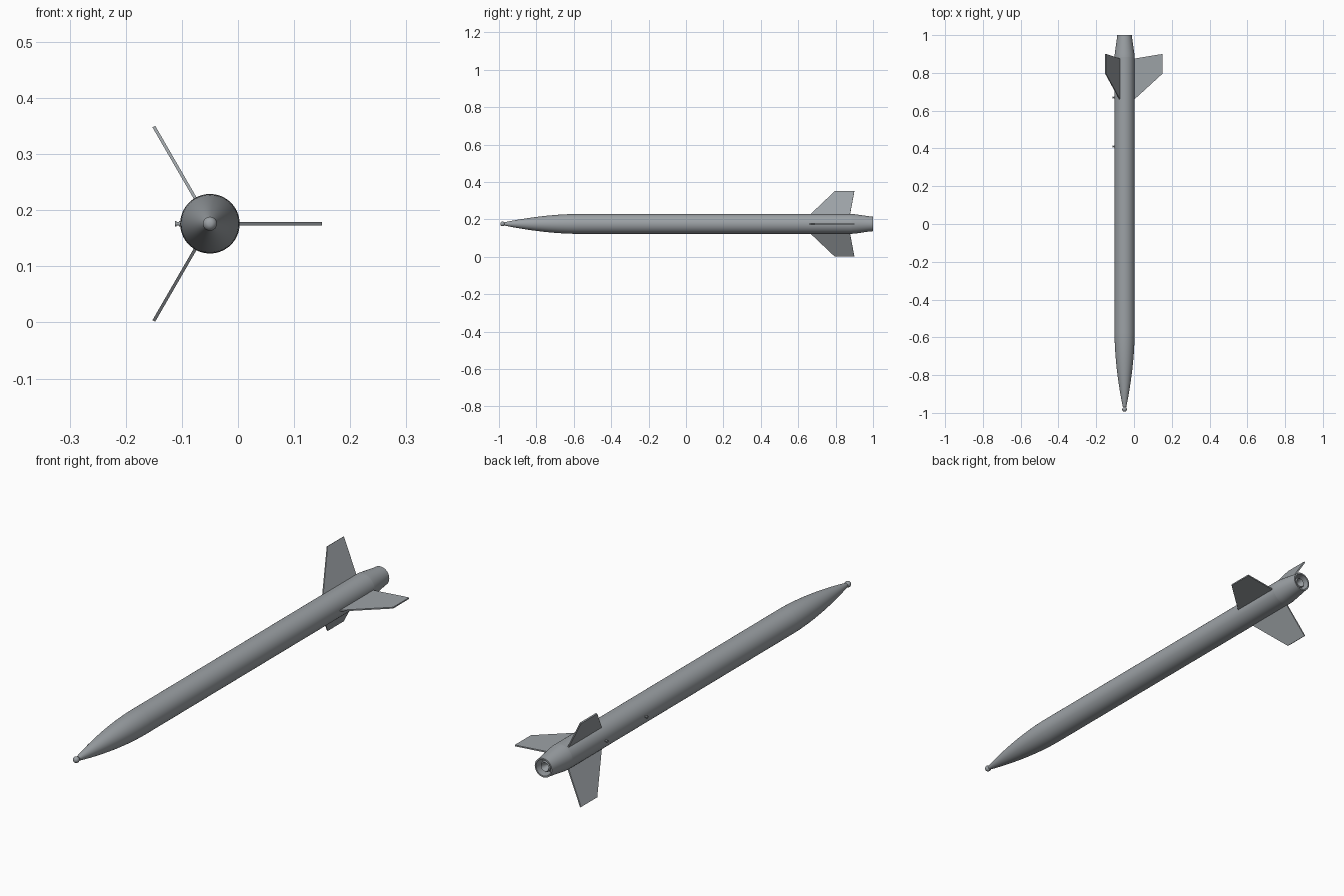
import bpy, bmesh, math
from mathutils import Matrix

if "Cube" in bpy.data.objects:
    bpy.data.objects.remove(bpy.data.objects["Cube"])

AX, AZ, R = -0.05, 0.176, 0.053   # body axis position and radius

grey = bpy.data.materials.new("slate_grey")
grey.diffuse_color = (0.335, 0.36, 0.38, 1)
grey.use_nodes = True
grey.node_tree.nodes["Principled BSDF"].inputs["Base Color"].default_value = grey.diffuse_color


def finish(bm, name, matrix, angle=30):
    bmesh.ops.recalc_face_normals(bm, faces=bm.faces)
    me = bpy.data.meshes.new(name)
    bm.to_mesh(me)
    bm.free()
    me.materials.append(grey)
    ob = bpy.data.objects.new(name, me)
    bpy.context.collection.objects.link(ob)
    ob.matrix_world = matrix
    bpy.ops.object.select_all(action='DESELECT')
    ob.select_set(True)
    bpy.context.view_layer.objects.active = ob
    bpy.ops.object.shade_smooth_by_angle(angle=math.radians(angle))
    return ob


def lathe(name, profile, matrix, steps=64):
    """Spin (radius, y) points round the local y axis."""
    bm = bmesh.new()
    vs = [bm.verts.new((r, y, 0)) for r, y in profile]
    es = [bm.edges.new(p) for p in zip(vs, vs[1:])]
    bmesh.ops.spin(bm, geom=vs + es, cent=(0, 0, 0), axis=(0, 1, 0),
                   angle=2 * math.pi, steps=steps, use_duplicate=False)
    bmesh.ops.remove_doubles(bm, verts=bm.verts, dist=1e-5)
    return finish(bm, name, matrix)


axis = Matrix.Translation((AX, 0, AZ))

# Ogive nose cone
y0, y1, tip = -0.58, -0.97, 0.009
nose = []
for i in range(17):
    t = 1 - i / 16
    nose.append((tip + (R - tip) * (1 - t ** 1.8), y0 + (y1 - y0) * t))
lathe("nose_cone", [(0, y1)] + nose, axis)

# Rounded nose tip with a small flat
ball = [(0, -0.993)]
for i in range(13):
    a = math.radians(18 + i * 12)
    ball.append((0.0125 * math.sin(a), -0.981 - 0.0125 * math.cos(a)))
lathe("nose_tip", ball + [(0, -0.969)], axis, 32)

# Body tube
lathe("body_tube", [(R, -0.58), (R, 0.885)], axis)

# Tapered tail with hollow end
lathe("tail_cone", [(R, 0.885), (0.0515, 0.905), (0.040, 0.985), (0.039, 1.0),
                    (0.033, 1.0), (0.033, 0.955), (0, 0.955)], axis)

# Motor nozzle inside the tail
lathe("nozzle", [(0.022, 0.955), (0.022, 0.985), (0.018, 0.990), (0.008, 0.965),
                 (0.008, 0.957), (0, 0.957)], axis, 48)

# Three swept fins
H = 0.0028   # half thickness
outline = [(R - 0.006, 0.655), (0.2, 0.795), (0.2, 0.9), (R - 0.006, 0.875)]
for k, name in enumerate(("fin_right", "fin_upper", "fin_lower")):
    bm = bmesh.new()
    f = bm.faces.new([bm.verts.new((x, y, -H)) for x, y in outline])
    ext = bmesh.ops.extrude_face_region(bm, geom=[f])["geom"]
    bmesh.ops.translate(bm, vec=(0, 0, 2 * H),
                        verts=[v for v in ext if isinstance(v, bmesh.types.BMVert)])
    finish(bm, name, axis @ Matrix.Rotation(math.radians(-120 * k), 4, 'Y'))

# Spool-shaped launch rail buttons on the -x side
spool = [(0, 0), (0.005, 0), (0.005, 0.003), (0.0035, 0.003), (0.0035, 0.007),
         (0.005, 0.007), (0.005, 0.010), (0, 0.010)]
for name, y in (("rail_button_front", 0.41), ("rail_button_rear", 0.67)):
    m = Matrix.Translation((AX - R + 0.0005, y, AZ)) @ Matrix.Rotation(math.pi / 2, 4, 'Z')
    lathe(name, spool, m, 24)
